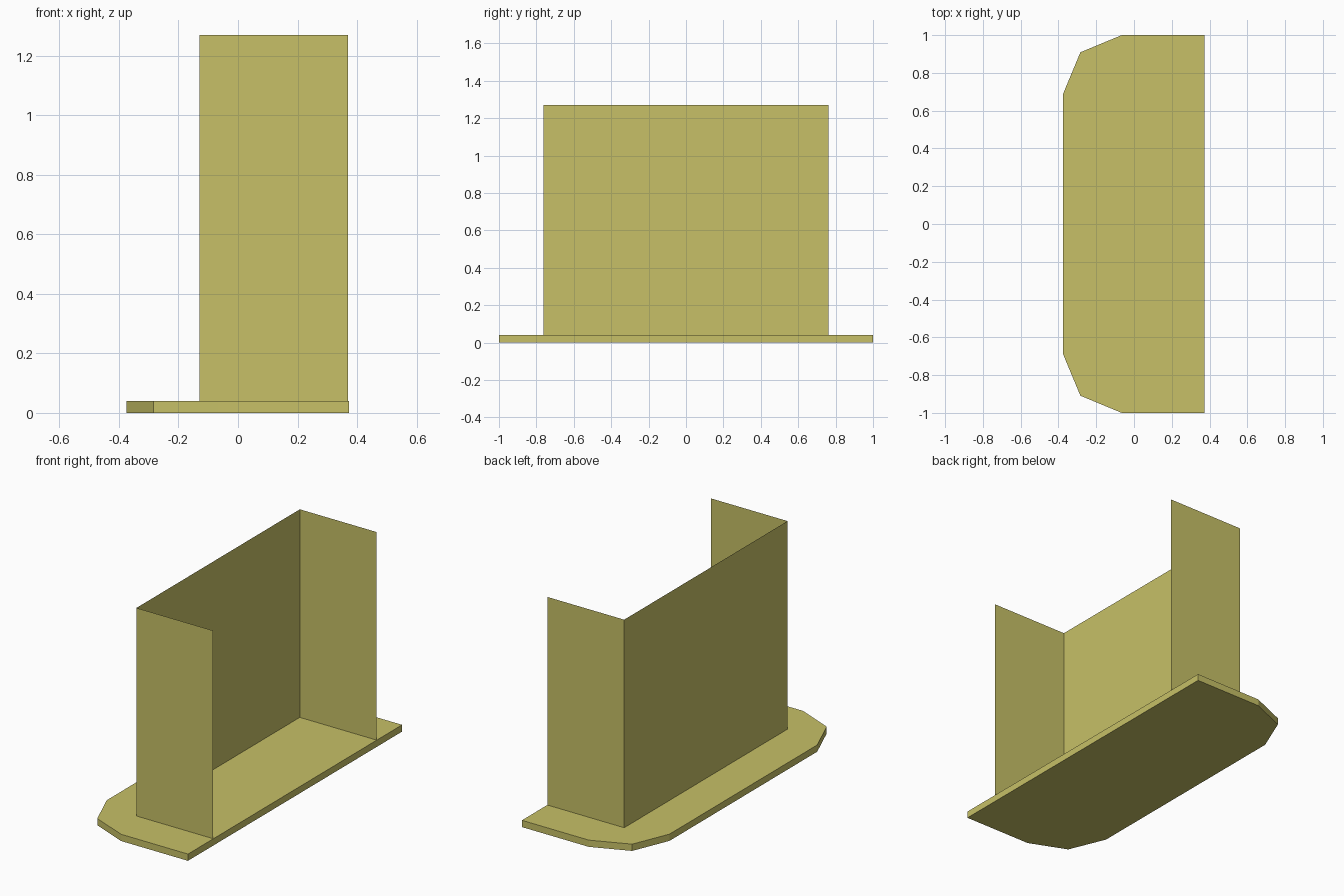
import bpy
import bmesh

if "Cube" in bpy.data.objects:
    bpy.data.objects.remove(bpy.data.objects["Cube"])

mat = bpy.data.materials.new("olive_yellow")
mat.diffuse_color = (0.57, 0.53, 0.135, 1.0)
mat.use_nodes = True
mat.node_tree.nodes["Principled BSDF"].inputs["Base Color"].default_value = mat.diffuse_color


def make_object(name, bm):
    mesh = bpy.data.meshes.new(name)
    bm.to_mesh(mesh)
    bm.free()
    mesh.materials.append(mat)
    obj = bpy.data.objects.new(name, mesh)
    bpy.context.collection.objects.link(obj)
    return obj


BASE_TOP = 0.04
WALL_TOP = 1.27

# Base slab: half outline mirrored across y, then extruded upward
half = [(0.373, 1.0), (-0.065, 1.0), (-0.284, 0.909), (-0.375, 0.69)]
outline = half + [(x, -y) for x, y in reversed(half)]
bm = bmesh.new()
base = bm.faces.new([bm.verts.new((x, y, 0)) for x, y in outline])
ext = bmesh.ops.extrude_face_region(bm, geom=[base], use_keep_orig=True)
top = [v for v in ext["geom"] if isinstance(v, bmesh.types.BMVert)]
bmesh.ops.translate(bm, verts=top, vec=(0, 0, BASE_TOP))
bmesh.ops.recalc_face_normals(bm, faces=bm.faces[:])
make_object("base_slab", bm)

# Thin three-sided screen, open toward +x
path = [(0.37, 0.763), (-0.13, 0.763), (-0.13, -0.763), (0.37, -0.763)]
bm = bmesh.new()
low = [bm.verts.new((x, y, BASE_TOP)) for x, y in path]
high = [bm.verts.new((x, y, WALL_TOP)) for x, y in path]
for i in range(3):
    bm.faces.new((low[i], low[i + 1], high[i + 1], high[i]))
make_object("screen_walls", bm)
